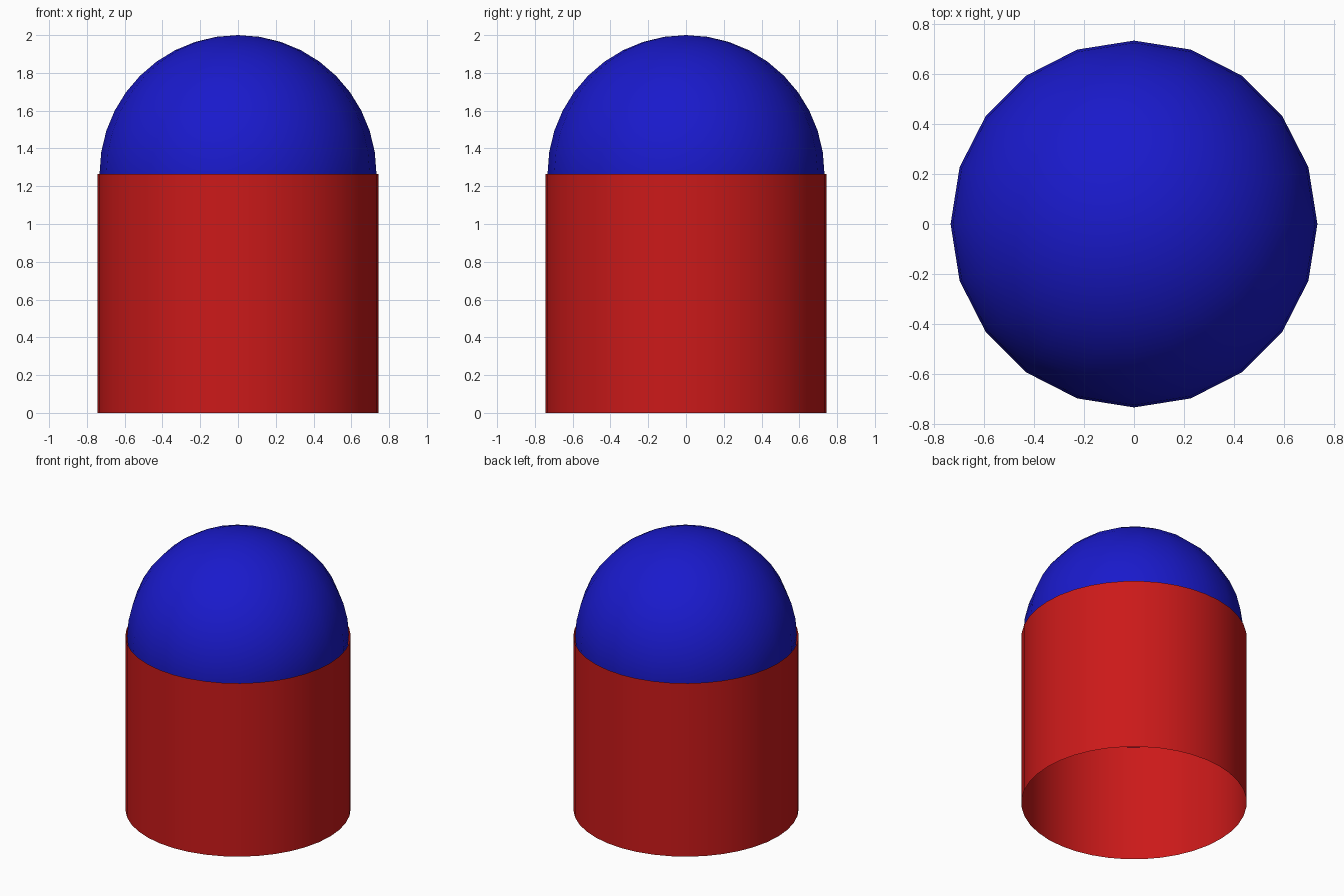
import bpy

if "Cube" in bpy.data.objects:
    bpy.data.objects.remove(bpy.data.objects["Cube"])


def finish(name, color):
    """Name the active part, colour it and shade it smooth."""
    obj = bpy.context.object
    obj.name = name
    mat = bpy.data.materials.new(name + "_color")
    mat.diffuse_color = color
    mat.use_nodes = True
    mat.node_tree.nodes["Principled BSDF"].inputs["Base Color"].default_value = mat.diffuse_color
    obj.data.materials.append(mat)
    bpy.ops.object.shade_smooth()
    return obj


BODY_RADIUS, BODY_HEIGHT = 0.745, 1.265
BALL_RADIUS = 0.733

# Open tube body: no cap at either end
bpy.ops.mesh.primitive_cylinder_add(vertices=40, radius=BODY_RADIUS, depth=BODY_HEIGHT,
                                    end_fill_type='NOTHING',
                                    location=(0, 0, BODY_HEIGHT / 2))
finish("tube_body", (0.6, 0.01, 0.01, 1))

# Full ball resting in the top of the tube, its lower half hidden inside
bpy.ops.mesh.primitive_uv_sphere_add(segments=20, ring_count=20, radius=BALL_RADIUS,
                                     location=(0, 0, 2 - BALL_RADIUS))
finish("dome_ball", (0.01, 0.01, 0.6, 1))
